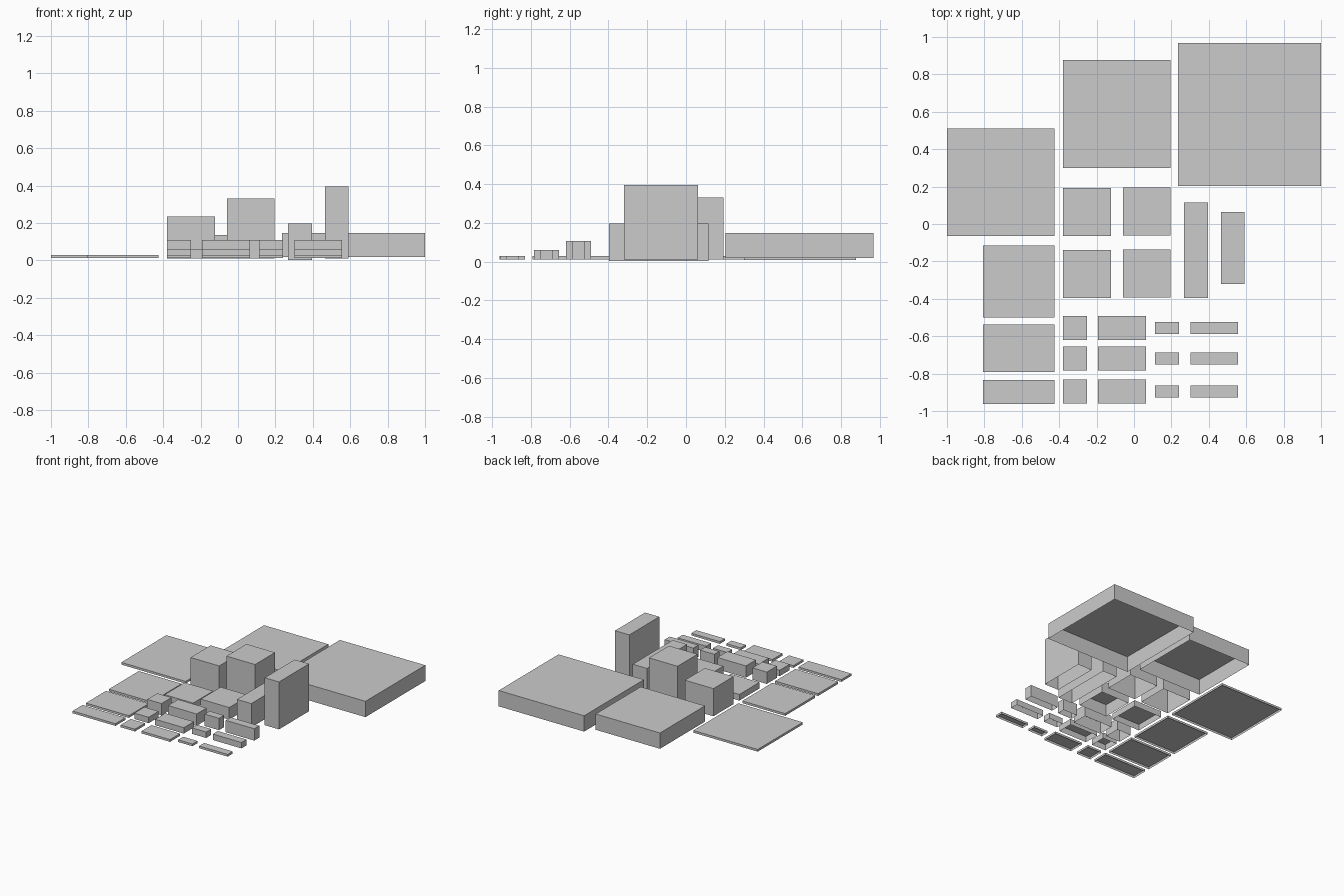
import bpy, bmesh

if "Cube" in bpy.data.objects:
    bpy.data.objects.remove(bpy.data.objects["Cube"])

U = 0.128  # footprint module


def open_box(name, x, y, w, d, z, h):
    """Thin-walled tile: left/front corner x,y; size w,d,h; open underneath."""
    bm = bmesh.new()
    bmesh.ops.create_cube(bm, size=1)
    for v in bm.verts:
        v.co.x = x + (v.co.x + 0.5) * w
        v.co.y = y + (v.co.y + 0.5) * d
        v.co.z = z + (v.co.z + 0.5) * h
    bottom = [f for f in bm.faces if f.normal.z < -0.5]
    bmesh.ops.delete(bm, geom=bottom, context='FACES_ONLY')
    mesh = bpy.data.meshes.new(name)
    bm.to_mesh(mesh)
    bm.free()
    bpy.context.collection.objects.link(bpy.data.objects.new(name, mesh))


# flat plates along the left side
open_box("large_square_plate", -1.0, -0.065, 4.5 * U, 4.5 * U, 0.012, 0.018)
open_box("square_plate", -0.808, -0.499, 3 * U, 3 * U, 0.012, 0.018)
open_box("wide_plate", -0.808, -0.792, 3 * U, 2 * U, 0.012, 0.018)
open_box("narrow_plate", -0.808, -0.962, 3 * U, U, 0.012, 0.018)

# big slabs at the back
open_box("medium_slab", -0.38, 0.300, 4.5 * U, 4.5 * U, 0.009, U)
open_box("large_slab", 0.235, 0.203, 0.765, 0.765, 0.019, U)

# square blocks in four heights
open_box("tall_block_left", -0.38, -0.064, 2 * U, 2 * U, 0.011, 0.224)
open_box("tall_block_right", -0.06, -0.062, 2 * U, 2 * U, 0.011, 0.32)
open_box("low_block_left", -0.38, -0.396, 2 * U, 2 * U, 0.011, 0.05)
open_box("low_block_right", -0.06, -0.392, 2 * U, 2 * U, 0.011, 0.098)

# upright walls at the right
open_box("low_wall", 0.268, -0.396, U, 4 * U, 0.003, 0.193)
open_box("high_wall", 0.464, -0.321, U, 3 * U, 0.011, 0.384)

# small pieces: three rows of falling height, four footprints each
for row, (yc, h) in enumerate([(-0.555, 0.096), (-0.72, 0.048), (-0.895, 0.018)]):
    for kind, x, w, d in [("cube", -0.38, U, U), ("brick", -0.193, 2 * U, U),
                          ("half_cube", 0.113, U, U / 2), ("bar", 0.301, 2 * U, U / 2)]:
        open_box(f"small_{kind}_{row + 1}", x, yc - d / 2, w, d, 0.012, h)
